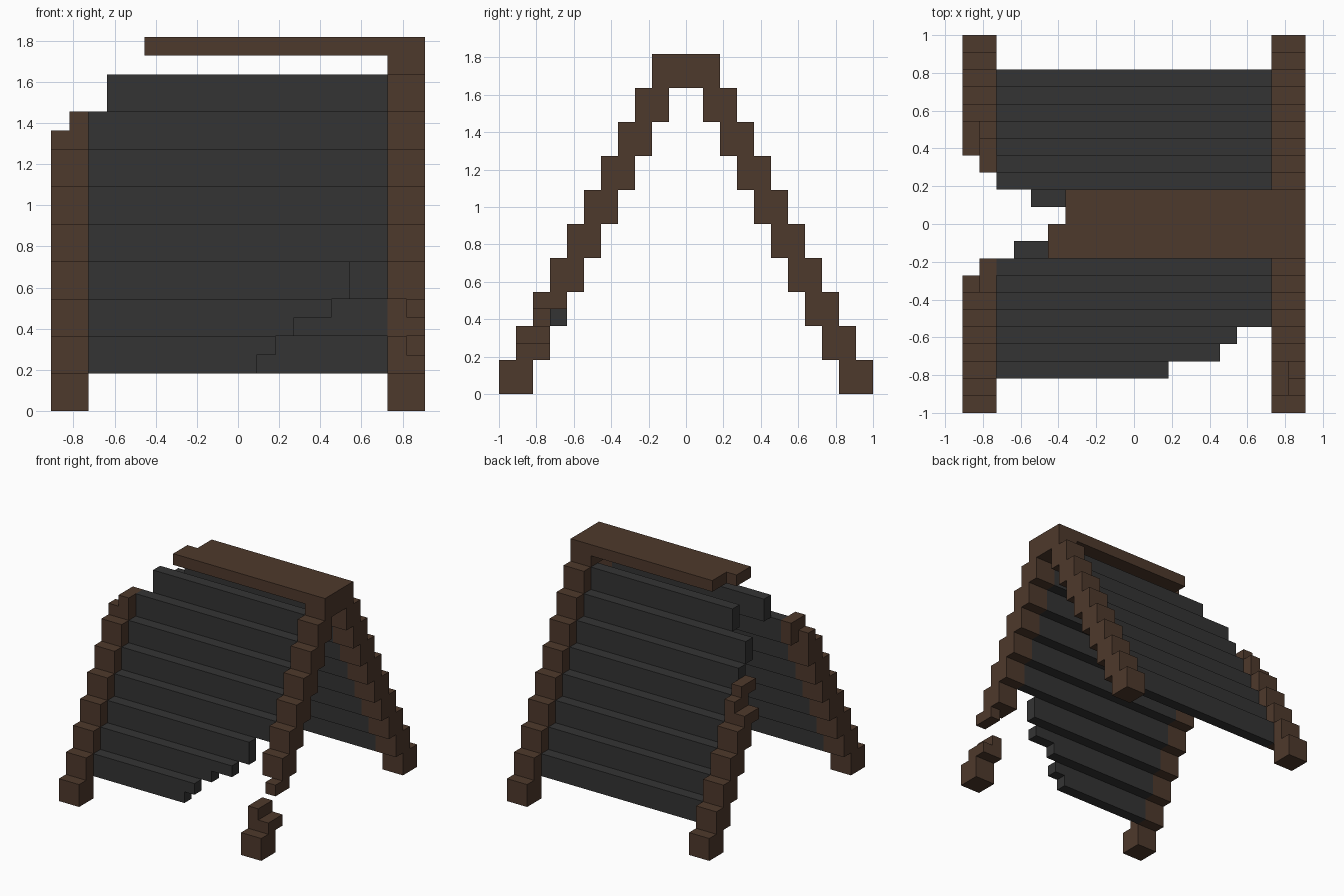
import bpy, bmesh

if "Cube" in bpy.data.objects:
    bpy.data.objects.remove(bpy.data.objects["Cube"])

U = 1 / 11  # size of one block


def material(name, rgb):
    m = bpy.data.materials.new(name)
    m.diffuse_color = (*rgb, 1)
    m.use_nodes = True
    m.node_tree.nodes["Principled BSDF"].inputs["Base Color"].default_value = m.diffuse_color
    return m


WOOD = material("dark brown wood", (0.076, 0.041, 0.025))
CLOTH = material("charcoal cloth", (0.034, 0.034, 0.034))


def build(name, boxes, mat):
    """One object from boxes (x0, x1, y0, y1, z0, z1) in block units."""
    bm = bmesh.new()
    for x0, x1, y0, y1, z0, z1 in boxes:
        for v in bmesh.ops.create_cube(bm, size=1)["verts"]:
            v.co = ((x0 if v.co.x < 0 else x1) * U,
                    (y0 if v.co.y < 0 else y1) * U,
                    (z0 if v.co.z < 0 else z1) * U)
    me = bpy.data.meshes.new(name)
    bm.to_mesh(me)
    bm.free()
    me.materials.append(mat)
    ob = bpy.data.objects.new(name, me)
    bpy.context.collection.objects.link(ob)


def step(k, side, x0, x1, z0=0, z1=2, inset=0, depth=2):
    """Block of course k on the front (-1) or back (1) slope."""
    outer = 11 - k - inset
    y = sorted((side * outer, side * (11 - k - depth)))
    return (x0, x1, y[0], y[1], 2 * k + z0, 2 * k + z1)


# Stepped legs; the broken ends get their own partial blocks
build("front_left_leg",
      [step(k, -1, -10, -8) for k in range(7)]
      + [step(7, -1, -9, -8), step(7, -1, -10, -9, 0, 1, depth=1)], WOOD)

build("back_left_leg",
      [step(k, 1, -10, -8) for k in range(5)]
      + [step(5, 1, -9, -8), step(5, 1, -10, -9, 0, 1),
         step(6, 1, -9, -8, 0, 1)], WOOD)

build("front_right_leg",
      [step(0, -1, 8, 10), step(1, -1, 8, 9), step(1, -1, 9, 10, 0, 1),
       step(2, -1, 9, 10, 1, 2)]
      + [step(k, -1, 8, 10) for k in range(3, 9)], WOOD)

build("back_right_leg", [step(k, 1, 8, 10) for k in range(9)], WOOD)

# Apex block and thin ridge beam with a ragged left end
build("right_apex", [(8, 10, -2, 2, 18, 20)], WOOD)
build("ridge_beam", [(-5, 8, -2, 0, 19, 20), (-4, 8, 0, 2, 19, 20)], WOOD)

# Cloth panels, one block thick, on the inner half of each course
build("back_cloth",
      [step(k, 1, -6 if k == 8 else -8, 8, inset=1) for k in range(1, 9)], CLOTH)

torn = [(1, 0, 1, 1), (1, 1, 2, 2), (2, 0, 1, 3), (2, 1, 2, 5), (3, 0, 2, 6)]
build("front_cloth",
      [step(k, -1, -8, x, a, b, inset=1) for k, a, b, x in torn]
      + [step(k, -1, -7 if k == 8 else -8, 8, inset=1) for k in range(4, 9)], CLOTH)
